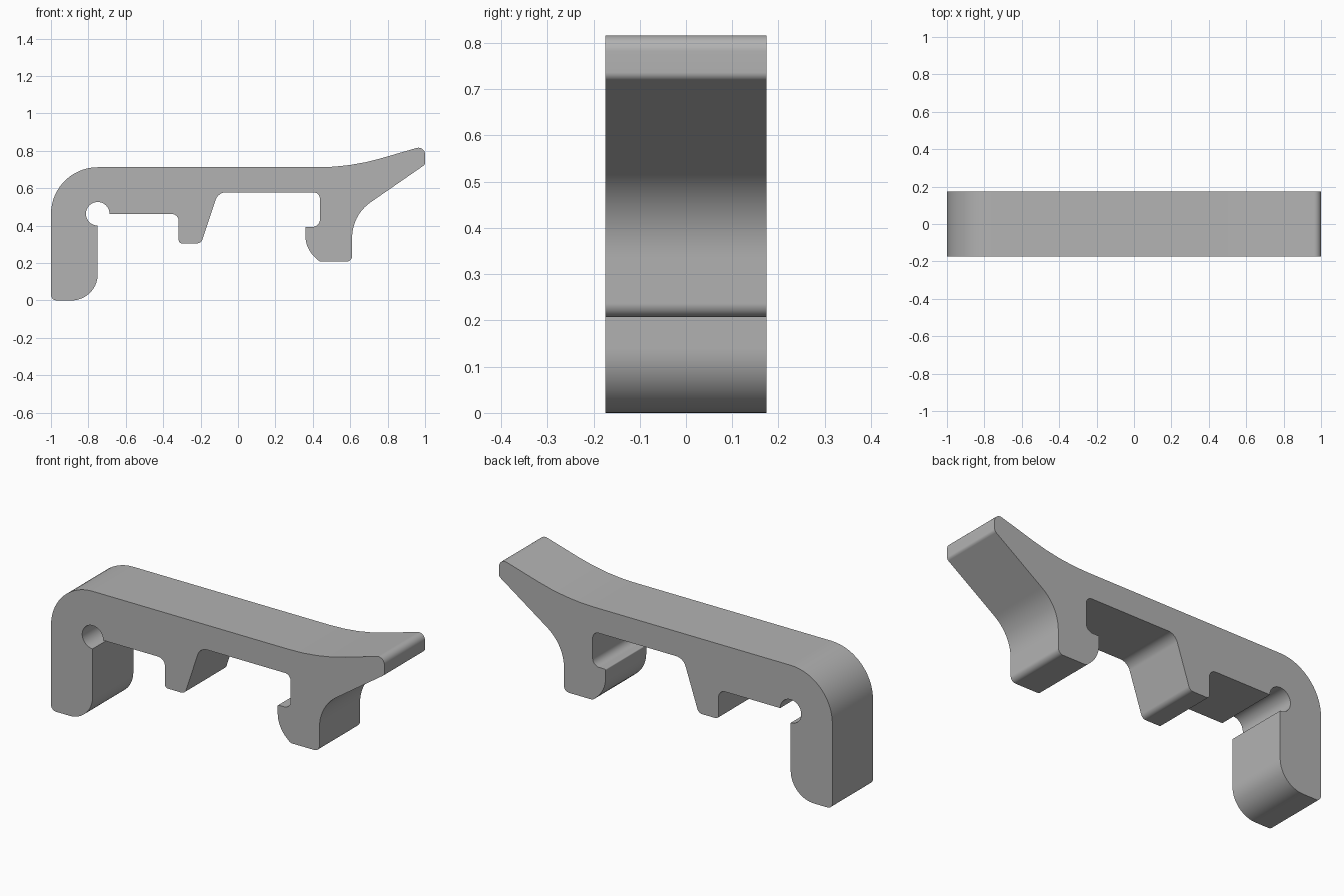
import bpy, bmesh, math
from mathutils import Vector

if "Cube" in bpy.data.objects:
    bpy.data.objects.remove(bpy.data.objects["Cube"])

HALF_WIDTH = 0.174

# Profile corners in the xz plane: (x, z, fillet radius), counter-clockwise
leg = [(-1, 0, .03), (-.75, 0, .14)]
hole_centre, hole_radius = Vector((-.75, .463)), .063
underside = [
    (-.317, .463, .04), (-.317, .305, .018), (-.197, .305, .03),   # middle tooth
    (-.106, .578, .06), (.438, .578, .035), (.438, .393, .04),     # recess
    (.36, .393, .006), (.36, .277, .16), (.437, .207, .03),        # hook
    (.61, .207, .03), (.61, .456, .23)]
top = [(1, .726, .02), (1, .828, .035), (.6, .712, 1.2), (-1, .712, .25)]


def fillet(prev, corner, nxt, r):
    """Points of a tangent arc replacing a corner."""
    p = Vector(corner)
    a = (Vector(prev) - p).normalized()
    b = (Vector(nxt) - p).normalized()
    half = a.angle(b) / 2
    centre = p + (a + b).normalized() * (r / math.sin(half))
    start = p + a * (r / math.tan(half)) - centre
    end = p + b * (r / math.tan(half)) - centre
    turn = math.atan2(start.x * end.y - start.y * end.x, start.dot(end))
    n = max(4, math.ceil(abs(turn) / math.radians(6)))
    points = []
    for i in range(n + 1):
        t = turn * i / n
        c, s = math.cos(t), math.sin(t)
        points.append(centre + Vector((start.x * c - start.y * s,
                                       start.x * s + start.y * c)))
    return points


# Relief hole at the hinge corner: three quarters of a circle
hole = []
for i in range(46):
    t = math.radians(270 - 270 * i / 45)
    hole.append(hole_centre + hole_radius * Vector((math.cos(t), math.sin(t))))

# Join fillets and hole into one outline
corners = leg + [(*hole[0], 0), (*hole[-1], 0)] + underside + top
outline = []
for i, (x, z, r) in enumerate(corners):
    if r:
        nxt = corners[(i + 1) % len(corners)]
        outline += fillet(corners[i - 1][:2], (x, z), nxt[:2], r)
    elif i == len(leg):
        outline += hole

# Extrude the outline across the width
bm = bmesh.new()
face = bm.faces.new([bm.verts.new((p.x, -HALF_WIDTH, p.y)) for p in outline])
extruded = bmesh.ops.extrude_face_region(bm, geom=[face], use_keep_orig=True)
verts = [g for g in extruded["geom"] if isinstance(g, bmesh.types.BMVert)]
bmesh.ops.translate(bm, verts=verts, vec=(0, 2 * HALF_WIDTH, 0))
bmesh.ops.recalc_face_normals(bm, faces=bm.faces)
mesh = bpy.data.meshes.new("clip_latch")
bm.to_mesh(mesh)
bm.free()

latch = bpy.data.objects.new("clip_latch", mesh)
bpy.context.collection.objects.link(latch)
grey = bpy.data.materials.new("plain grey")
grey.diffuse_color = (.45, .45, .45, 1)
grey.use_nodes = True
grey.node_tree.nodes["Principled BSDF"].inputs["Base Color"].default_value = grey.diffuse_color
mesh.materials.append(grey)

# Smooth curved walls, sharp rims
bpy.context.view_layer.objects.active = latch
latch.select_set(True)
bpy.ops.object.shade_smooth_by_angle(angle=math.radians(30))
